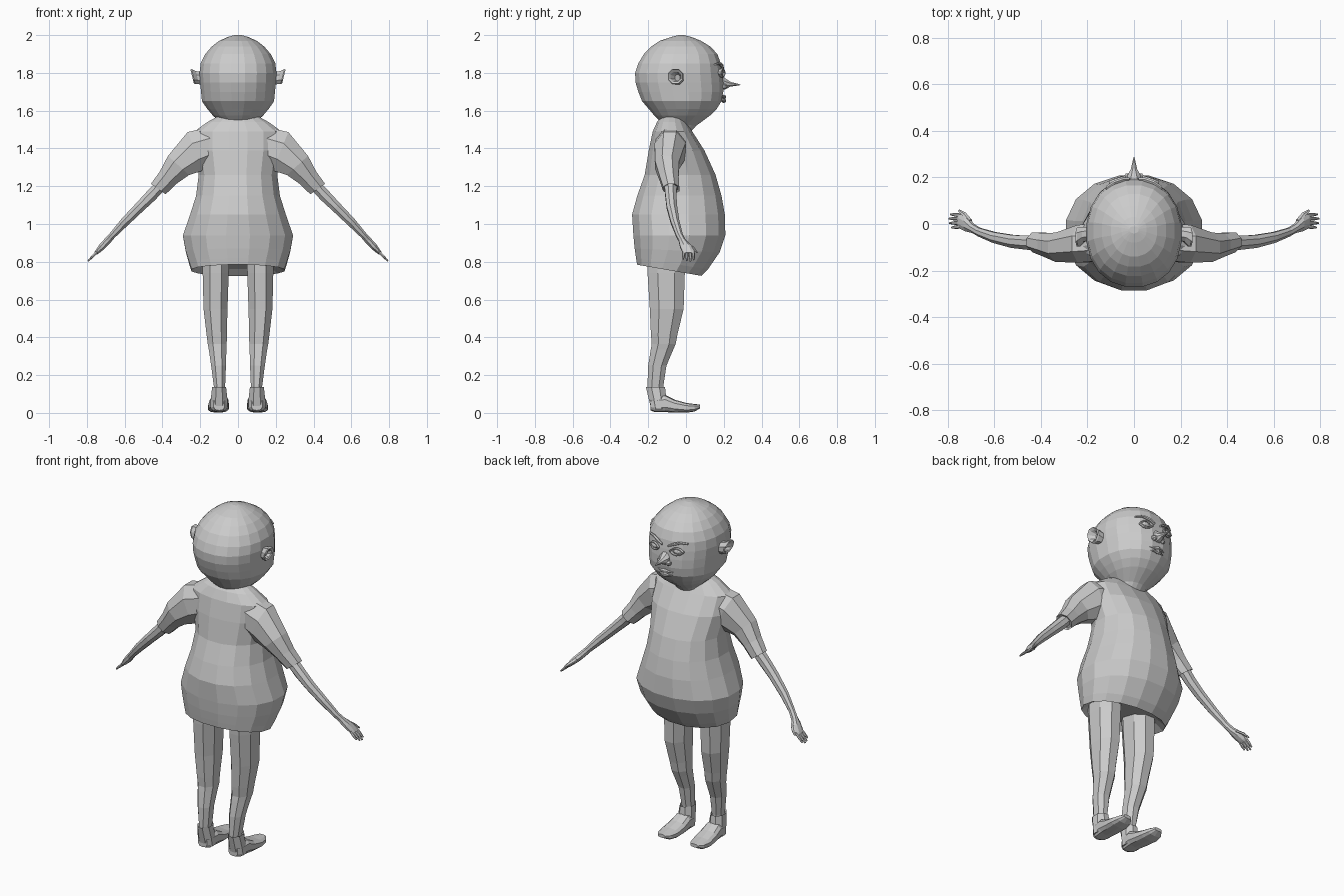
import bpy, math
from mathutils import Vector as V


def spow(a, p):
    return math.copysign(abs(a) ** p, a)


def loft(name, sections, n=8, p=1.0, mirror=False):
    """Skin rings given as (centre, half-axis u, half-axis v)."""
    verts, faces = [], []
    for c, u, v in sections:
        for i in range(n):
            t = 2 * math.pi * (i + 0.5) / n
            verts.append(V(c) + V(u) * spow(math.cos(t), p) + V(v) * spow(math.sin(t), p))
    for s in range(len(sections) - 1):
        for i in range(n):
            j = (i + 1) % n
            faces.append((s * n + i, s * n + j, s * n + n + j, s * n + n + i))
    faces.append(tuple(range(n))[::-1])
    faces.append(tuple(range(len(verts) - n, len(verts))))
    me = bpy.data.meshes.new(name)
    me.from_pydata(verts, [], faces)
    import bmesh
    bm = bmesh.new()
    bm.from_mesh(me)
    bmesh.ops.recalc_face_normals(bm, faces=bm.faces)
    bm.to_mesh(me)
    bm.free()
    ob = bpy.data.objects.new(name, me)
    bpy.context.collection.objects.link(ob)
    if mirror:
        ob.modifiers.new("mirror", 'MIRROR')
    return ob


def level(z, hw, yb, yf, tilt=0):
    """Horizontal ring from back (yb) to face side (yf), tilted down at the face side."""
    return ((0, (yb + yf) / 2, z), (hw, 0, 0), (0, (yf - yb) / 2, -tilt))


# Head with jaw and neck
loft("head", [level(*r) for r in [
    (1.46, .07, -.12, .0), (1.53, .085, -.135, .055, .01), (1.575, .135, -.17, .13),
    (1.61, .165, -.20, .165), (1.65, .193, -.235, .19), (1.70, .198, -.255, .20),
    (1.75, .203, -.27, .20), (1.80, .206, -.272, .195), (1.85, .2, -.255, .187),
    (1.90, .175, -.225, .168), (1.94, .14, -.185, .13), (1.97, .1, -.14, .08),
    (1.99, .055, -.08, .03), (2.0, .02, -.04, -.01)]], n=20, p=.92)

# Nose
loft("nose", [((0, .18, 1.75), (.036, 0, 0), (0, 0, .045)),
              ((0, .21, 1.742), (.03, 0, 0), (0, 0, .03)),
              ((0, .235, 1.74), (.015, 0, 0), (0, 0, .014)),
              ((0, .288, 1.737), (.002, 0, 0), (0, 0, .002))], n=8)
loft("nostril", [((.028, y, 1.727), (r, 0, 0), (0, 0, r))
                 for y, r in ((.18, .016), (.207, .016), (.218, .007))], n=6, mirror=True)

# Lips
for nm, z, w in (("upper_lip", 1.672, .05), ("lower_lip", 1.652, .042)):
    loft(nm, [((x * w, .2 - .012 * x * x, z), (0, .012 * (1.15 - abs(x)), 0),
               (0, 0, .011 * (1.15 - abs(x)))) for x in (-1, -.5, 0, .5, 1)], n=6)

# Eyes, lids and frowning brows
loft("eyeball", [((.072, y, 1.80), (.03 * k, 0, 0), (0, 0, .02 * k))
                 for y, k in ((.165, 1), (.185, .9), (.194, .55), (.197, .15))], n=10, mirror=True)
for nm, s in (("upper_lid", 1), ("lower_lid", -1)):
    loft(nm, [((.072 + .036 * x, .19 - .012 * x, 1.80 + s * .02 * (1 - x * x)),
               (0, .009, 0), (0, 0, .006)) for x in (-1, -.5, 0, .5, 1)], n=6, mirror=True)
loft("brow", [((x, y, z), (0, .010, 0), (0, 0, r)) for x, y, z, r in
              ((.02, .192, 1.822, .006), (.05, .19, 1.838, .009),
               (.085, .178, 1.85, .008), (.12, .155, 1.845, .004))], n=6, mirror=True)

# Cupped ears
loft("ear", [((x, y, z), (0, a, 0), (.25 * b, 0, b)) for x, y, z, a, b in
             ((.18, -.04, 1.77, .03, .035), (.215, -.045, 1.775, .034, .038),
              (.236, -.055, 1.78, .045, .043), (.243, -.057, 1.782, .042, .04),
              (.236, -.055, 1.78, .03, .028), (.215, -.045, 1.775, .015, .018))],
     n=8, mirror=True)

# Shirt body with round belly
loft("shirt", [level(*r) for r in [
    (.79, .2, -.22, .05, .03), (.755, .25, -.262, .085, .03), (.79, .262, -.268, .12, .03),
    (.86, .283, -.276, .182, .01), (.94, .297, -.283, .213), (1.05, .258, -.29, .21),
    (1.15, .226, -.262, .192), (1.26, .212, -.222, .16), (1.39, .235, -.2, .10),
    (1.49, .235, -.178, .035), (1.54, .165, -.155, .005), (1.57, .11, -.13, -.015),
    (1.55, .07, -.11, -.03)]], n=16, p=.95)

# Short sleeves with open cuffs
loft("sleeve", [
    ((.09, -.075, 1.43), (.02, 0, .10), (0, .085, 0)),
    ((.225, -.085, 1.385), (.045, 0, .11), (0, .088, 0)),
    ((.315, -.1, 1.31), (.06, 0, .055), (0, .068, 0)),
    ((.37, -.09, 1.245), (.048, 0, .035), (0, .055, 0)),
    ((.422, -.078, 1.185), (.042, 0, .03), (0, .046, 0)),
    ((.415, -.078, 1.19), (.034, 0, .024), (0, .036, 0))], n=8, mirror=True)

# Arms with palms
P = V((.72, 0, .69))
loft("arm", [(c, P * a, (0, b, 0)) for c, a, b in [
    ((.39, -.082, 1.225), .033, .038), ((.46, -.08, 1.15), .034, .032),
    ((.52, -.075, 1.09), .03, .03), ((.60, -.058, 1.01), .026, .025),
    ((.665, -.035, .94), .019, .02), ((.69, -.02, .912), .02, .02),
    ((.72, 0, .88), .019, .034), ((.745, .012, .853), .013, .034),
    ((.755, .014, .843), .009, .03)]], n=8, mirror=True)

# Fingers and thumb
for i, (y, l) in enumerate(((-.012, .75), (.005, .95), (.022, 1), (.038, .85))):
    a, d = V((.748, y, .85)), V((.047, (y - .012) * .15, -.047)) * l
    loft(f"finger_{i + 1}", [(a + d * t, P * r, (0, r, 0)) for t, r in
                             ((-.2, .008), (.5, .008), (1, .004))], n=6, mirror=True)
loft("thumb", [(c, P * r, (-r * .6, r * .8, 0)) for c, r in
               (((.705, .012, .892), .011), ((.728, .04, .872), .010),
                ((.752, .058, .85), .005))], n=6, mirror=True)

# Legs
loft("leg", [((x, y, z), (a, 0, 0), (0, b, 0)) for x, y, z, a, b in [
    (.118, -.105, .82, .075, .108), (.118, -.105, .74, .074, .106),
    (.119, -.102, .55, .068, .096), (.113, -.115, .42, .058, .076),
    (.11, -.118, .365, .054, .068), (.108, -.127, .335, .05, .064),
    (.103, -.152, .25, .042, .052), (.098, -.162, .14, .032, .045),
    (.098, -.162, .09, .03, .042)]], n=8, p=.9, mirror=True)

# Shoes: collar and foot
loft("shoe_collar", [((.1, y, z), (a, 0, 0), (0, b, 0)) for y, z, a, b in
                     ((-.145, .02, .05, .042), (-.15, .07, .048, .05),
                      (-.162, .138, .04, .055), (-.162, .12, .03, .04))], n=8, mirror=True)
loft("shoe", [((x, y, z), (a, 0, 0), (0, 0, h)) for x, y, z, a, h in [
    (.1, -.188, .045, .03, .032), (.1, -.165, .047, .045, .043),
    (.1, -.11, .05, .051, .046), (.102, -.06, .036, .055, .034),
    (.105, .0, .027, .055, .026), (.106, .045, .027, .045, .02),
    (.106, .075, .034, .024, .01)]], n=10, p=.7, mirror=True)
